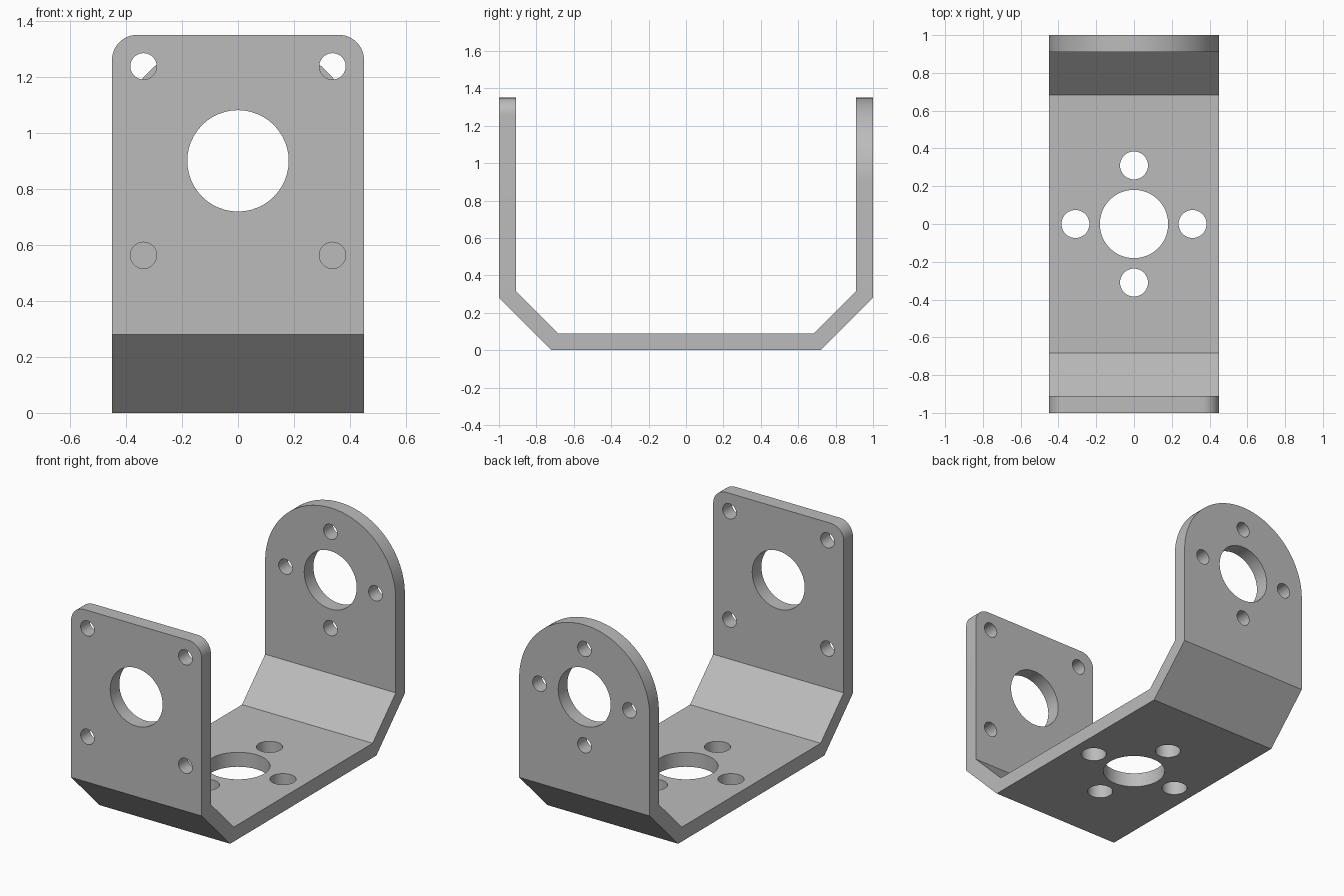
import bpy, bmesh, math
from mathutils import Vector

cube = bpy.data.objects.get("Cube")
if cube:
    bpy.data.objects.remove(cube, do_unlink=True)

HALF_W, TOP, AXIS_Z = 0.45, 1.35, 0.9
THICK, BEND = 0.09, 0.28
MITRE = THICK * math.tan(math.radians(22.5))
MID_WALL = 1 - THICK / 2

steel = bpy.data.materials.new("grey metal")
steel.use_nodes = True
colour = (0.5, 0.5, 0.5, 1)
steel.diffuse_color = colour
steel.node_tree.nodes["Principled BSDF"].inputs["Base Color"].default_value = colour


def new_object(name, bm):
    mesh = bpy.data.meshes.new(name)
    bm.to_mesh(mesh)
    bm.free()
    obj = bpy.data.objects.new(name, mesh)
    bpy.context.collection.objects.link(obj)
    mesh.materials.append(steel)
    return obj


# Bent strip: half profile in y and z, mirrored, then extruded across x
outer = [(1, TOP), (1, BEND), (1 - BEND, 0)]
inner = [(1 - BEND - MITRE, THICK), (1 - THICK, BEND + MITRE), (1 - THICK, TOP)]
profile = (outer + [(-y, z) for y, z in reversed(outer)]
           + [(-y, z) for y, z in reversed(inner)] + inner)
bm = bmesh.new()
face = bm.faces.new([bm.verts.new((-HALF_W, y, z)) for y, z in profile])
ext = bmesh.ops.extrude_face_region(bm, geom=[face])
bmesh.ops.translate(bm, vec=(2 * HALF_W, 0, 0),
                    verts=[v for v in ext["geom"] if isinstance(v, bmesh.types.BMVert)])
bmesh.ops.recalc_face_normals(bm, faces=bm.faces)


# Round the top corners: small on the front wall, a full half circle on the back
def round_top(side, radius, segments):
    edges = [e for e in bm.edges
             if all(v.co.z > TOP - 0.001 and v.co.y * side > 0 for v in e.verts)
             and abs(e.verts[0].co.x - e.verts[1].co.x) < 0.001]
    bmesh.ops.bevel(bm, geom=edges, offset=radius, segments=segments,
                    profile=0.5, affect='EDGES', clamp_overlap=False)


round_top(-1, 0.09, 12)
round_top(1, HALF_W - 0.0005, 32)
bracket = new_object("bracket", bm)


# Holes: one cutter object holding separate cylinders
cutters = bmesh.new()


def hole(centre, radius, axis):
    verts = bmesh.ops.create_cone(cutters, cap_ends=True, segments=48, radius1=radius,
                                  radius2=radius, depth=THICK * 2)["verts"]
    turn = Vector((0, 0, 1)).rotation_difference(Vector(axis)).to_matrix()
    bmesh.ops.rotate(cutters, verts=verts, matrix=turn)
    bmesh.ops.translate(cutters, verts=verts, vec=centre)


Y, Z = (0, 1, 0), (0, 0, 1)
for y in (-MID_WALL, MID_WALL):
    hole((0, y, AXIS_Z), 0.181, Y)
hole((0, 0, THICK / 2), 0.181, Z)
for dx in (-1, 1):
    for dz in (-1, 1):
        hole((dx * 0.3375, -MID_WALL, AXIS_Z + dz * 0.3375), 0.047, Y)
for dx, dv in ((1, 0), (-1, 0), (0, 1), (0, -1)):
    hole((dx * 0.31, MID_WALL, AXIS_Z + dv * 0.3), 0.047, Y)
    hole((dx * 0.31, dv * 0.31, THICK / 2), 0.074, Z)

cutter = new_object("hole_cutters", cutters)
cutter.hide_render = True
cutter.hide_viewport = True
cut = bracket.modifiers.new("holes", 'BOOLEAN')
cut.operation = 'DIFFERENCE'
cut.solver = 'EXACT'
cut.object = cutter

# Bake the cut so the hole rims can be shaded smooth
bpy.context.view_layer.objects.active = bracket
bracket.select_set(True)
bpy.ops.object.modifier_apply(modifier=cut.name)
bpy.data.objects.remove(cutter, do_unlink=True)
bpy.ops.object.shade_smooth_by_angle(angle=math.radians(30))
